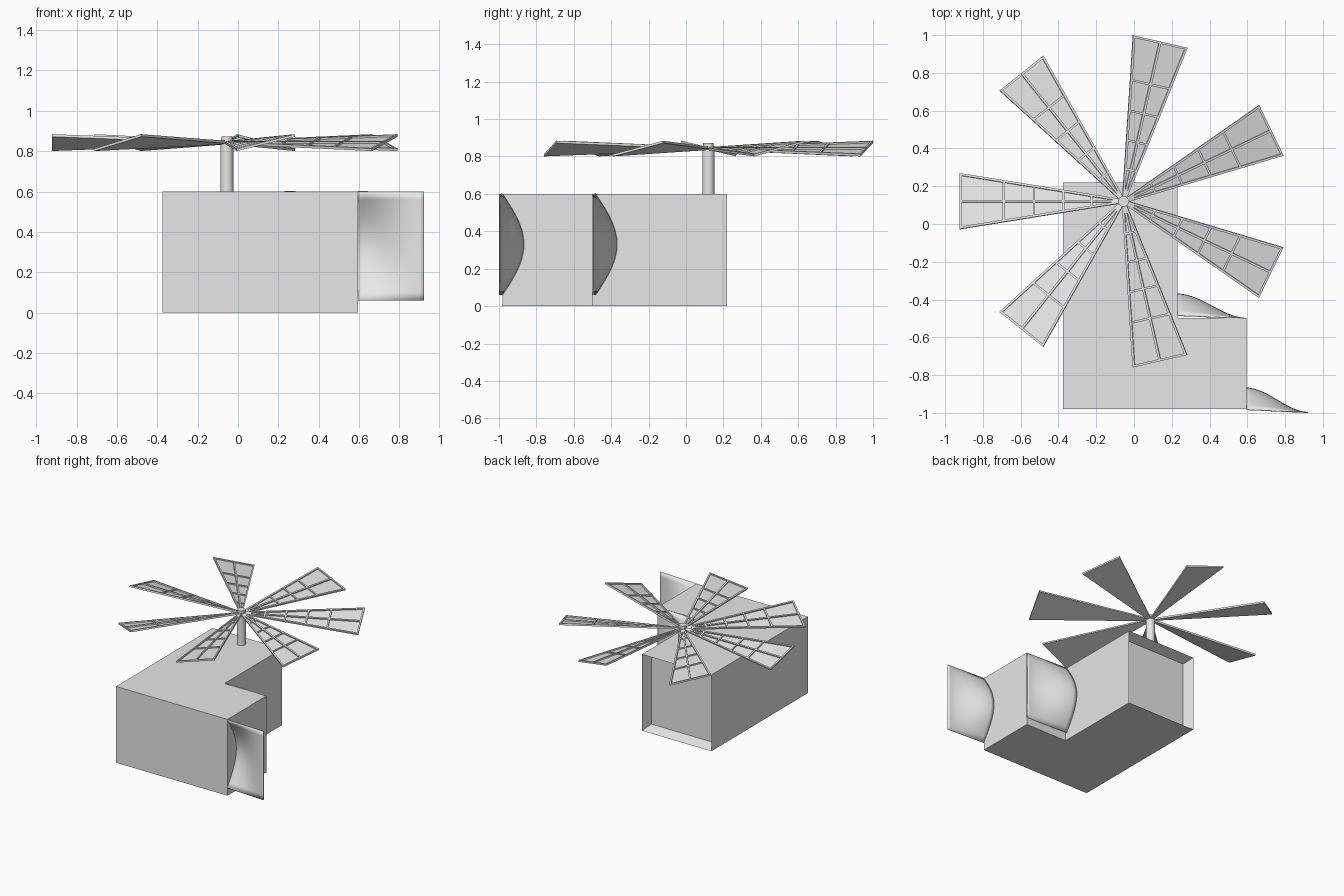
import bpy, bmesh, math
from mathutils import Matrix, Vector

if "Cube" in bpy.data.objects:
    bpy.data.objects.remove(bpy.data.objects["Cube"])

grey = bpy.data.materials.new("light_grey")
grey.diffuse_color = (0.8, 0.8, 0.8, 1)
grey.use_nodes = True
grey.node_tree.nodes["Principled BSDF"].inputs["Base Color"].default_value = grey.diffuse_color


def finish(name, bm):
    bmesh.ops.recalc_face_normals(bm, faces=bm.faces[:])
    me = bpy.data.meshes.new(name)
    bm.to_mesh(me)
    bm.free()
    me.materials.append(grey)
    ob = bpy.data.objects.new(name, me)
    bpy.context.collection.objects.link(ob)
    return ob


def add_box(bm, lo, hi):
    lo, hi = Vector(lo), Vector(hi)
    m = Matrix.Translation((lo + hi) / 2) @ Matrix.Diagonal((*(hi - lo), 1))
    bmesh.ops.create_cube(bm, size=1, matrix=m)


def smooth(ob, angle):
    bpy.ops.object.select_all(action='DESELECT')
    ob.select_set(True)
    bpy.context.view_layer.objects.active = ob
    bpy.ops.object.shade_smooth_by_angle(angle=math.radians(angle))


# Main hall, with a recessed panel in the back wall
bm = bmesh.new()
add_box(bm, (-0.375, -0.98, 0), (0.23, 0.22, 0.6))
bm.normal_update()
back = [f for f in bm.faces if f.normal.y > 0.9]
bmesh.ops.inset_region(bm, faces=back, thickness=0.04)
bmesh.ops.translate(bm, verts=back[0].verts[:], vec=(0, -0.08, 0))
finish("main_hall", bm)

# Side wing
bm = bmesh.new()
add_box(bm, (0.23, -0.98, 0), (0.595, -0.497, 0.6))
finish("side_wing", bm)


# Curved wind scoops: bulging at the wall, flattening to a straight outer edge
def scoop(name, x0, x1, y0):
    n = 14
    bm = bmesh.new()
    rows = []
    for i in range(n + 1):
        u = i / n
        fade = (1 + math.cos(math.pi * u)) / 2
        rows.append([bm.verts.new((x0 + (x1 - x0) * u,
                                   y0 - 0.015 * u + 0.115 * fade * math.sin(math.pi * j / n),
                                   0.06 + 0.54 * j / n)) for j in range(n + 1)])
    for a, b in zip(rows, rows[1:]):
        for j in range(n):
            bm.faces.new((a[j], b[j], b[j + 1], a[j + 1]))
    ob = finish(name, bm)
    mod = ob.modifiers.new("thickness", 'SOLIDIFY')
    mod.thickness = 0.005
    mod.offset = 0
    smooth(ob, 40)


scoop("front_scoop", 0.595, 0.922, -0.983)
scoop("rear_scoop", 0.23, 0.595, -0.485)

# Mast and hub cap
HUB = Vector((-0.055, 0.12, 0.84))
bm = bmesh.new()
for r, z0, z1 in ((0.032, 0.6, 0.855), (0.028, 0.855, 0.872)):
    bmesh.ops.create_cone(bm, cap_ends=True, segments=32, radius1=r, radius2=r, depth=z1 - z0,
                          matrix=Matrix.Translation((HUB.x, HUB.y, (z0 + z1) / 2)))
smooth(finish("mast", bm), 30)

# Seven pitched blades: a thin tapered panel with a lattice on top
R0, R1, W0, W1 = 0.02, 0.868, 0.012, 0.152


def half_width(r):
    return W0 + (W1 - W0) * (r - R0) / (R1 - R0)


def prism(bm, pts, z0, z1):
    lo = [bm.verts.new((x, y, z0)) for x, y in pts]
    hi = [bm.verts.new((x, y, z1)) for x, y in pts]
    bm.faces.new(lo[::-1])
    bm.faces.new(hi)
    for i in range(len(pts)):
        k = (i + 1) % len(pts)
        bm.faces.new((lo[i], lo[k], hi[k], hi[i]))


BAR = 0.012
pitch = Matrix.Rotation(math.radians(13.5), 4, 'X')
for k in range(7):
    bm = bmesh.new()
    prism(bm, [(R0, -W0), (R1, -W1), (R1, W1), (R0, W0)], -0.004, 0)
    for s in (-1, 1):
        prism(bm, [(R0, s * W0), (R1, s * W1), (R1, s * (W1 - BAR)), (R0, s * (W0 - BAR))], 0, 0.009)
    add_box(bm, (R0, -BAR / 2, 0), (R1, BAR / 2, 0.009))
    for r in (0.17, 0.32, 0.475, 0.635, R1 - BAR / 2):
        w = half_width(r) - 0.003
        add_box(bm, (r - BAR / 2, -w, 0), (r + BAR / 2, w, 0.008))
    turn = Matrix.Rotation(math.pi + k * math.tau / 7, 4, 'Z')
    bm.transform(Matrix.Translation(HUB) @ turn @ pitch)
    finish(f"blade_{k + 1}", bm)
